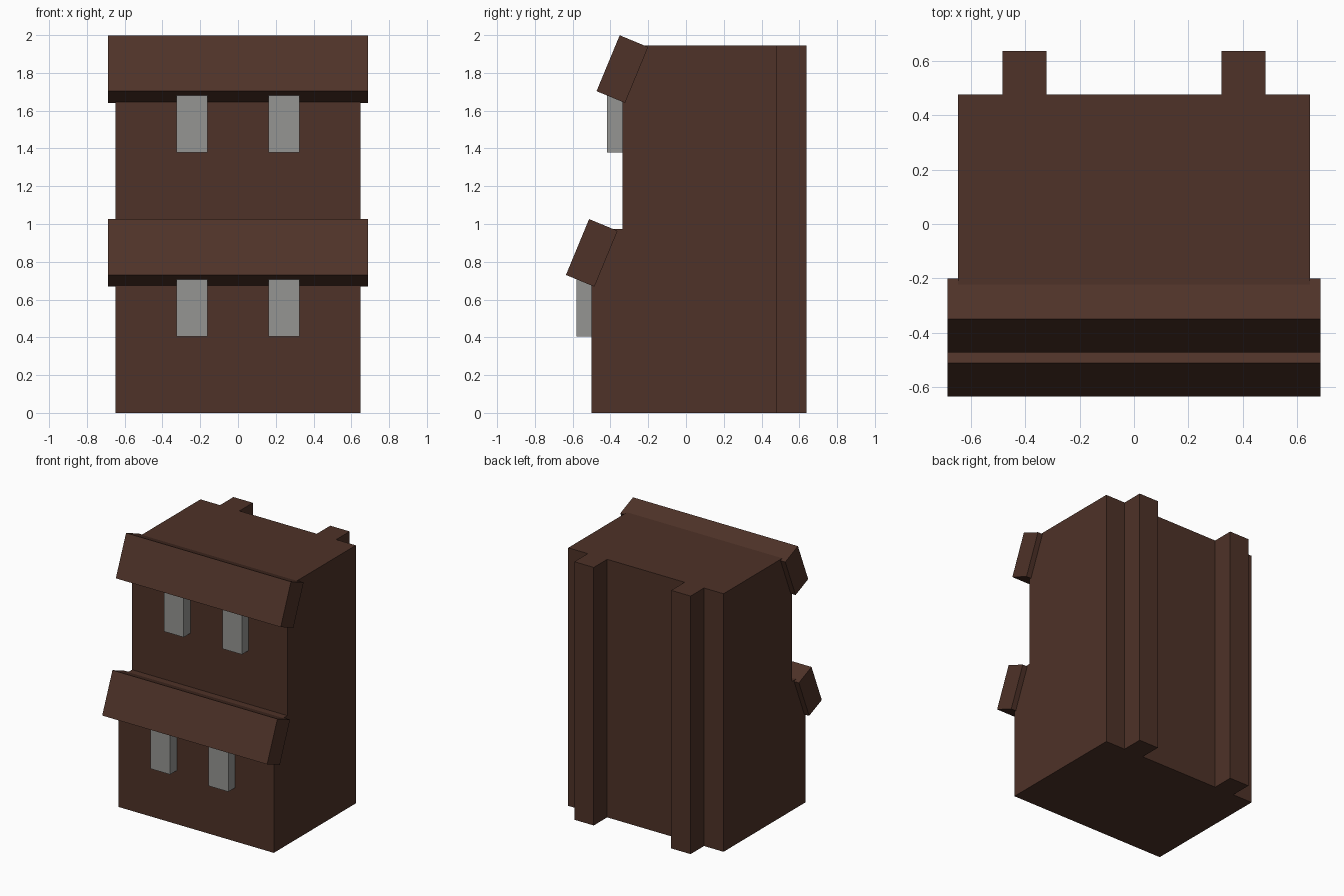
import bpy
import bmesh
from math import radians
from mathutils import Matrix

cube = bpy.data.objects.get("Cube")
if cube:
    bpy.data.objects.remove(cube, do_unlink=True)


def material(name, colour):
    mat = bpy.data.materials.new(name)
    mat.use_nodes = True
    mat.diffuse_color = (*colour, 1)
    mat.node_tree.nodes["Principled BSDF"].inputs["Base Color"].default_value = (*colour, 1)
    return mat


brown = material("dark_brown", (0.077, 0.032, 0.021))
grey = material("window_grey", (0.30, 0.30, 0.287))


def add_object(name, bm, mat):
    bmesh.ops.recalc_face_normals(bm, faces=bm.faces)
    mesh = bpy.data.meshes.new(name)
    bm.to_mesh(mesh)
    bm.free()
    mesh.materials.append(mat)
    obj = bpy.data.objects.new(name, mesh)
    bpy.context.collection.objects.link(obj)
    return obj


def box(name, centre, size, mat, tilt=0):
    bm = bmesh.new()
    bmesh.ops.create_cube(bm, size=1, matrix=Matrix.Diagonal((*size, 1)))
    obj = add_object(name, bm, mat)
    obj.location = centre
    obj.rotation_euler.x = radians(tilt)
    return obj


# Main block: stepped side profile extruded across the width
half_width, back, floor_height = 0.648, 0.478, 0.973
top = 2 * floor_height
fronts = {"lower": -0.499, "upper": -0.337}
profile = [(fronts["lower"], 0), (back, 0), (back, top), (fronts["upper"], top),
           (fronts["upper"], floor_height), (fronts["lower"], floor_height)]
bm = bmesh.new()
face = bm.faces.new([bm.verts.new((-half_width, y, z)) for y, z in profile])
side = bmesh.ops.extrude_face_region(bm, geom=[face])["geom"]
bmesh.ops.translate(bm, vec=(2 * half_width, 0, 0),
                    verts=[v for v in side if isinstance(v, bmesh.types.BMVert)])
add_object("main_block", bm, brown)

# Full-height piers on the back wall
for label, sign in (("left", 1), ("right", -1)):
    box(f"{label}_back_pier", (sign * 0.404, 0.558, top / 2), (0.162, 0.16, top), brown)

# Each storey: a tilted awning with two projecting windows below it
for storey, (level, front) in enumerate(fronts.items()):
    base = storey * floor_height
    box(f"{level}_awning", (0, front, base + 0.847), (1.376, 0.163, 0.32), brown, tilt=-22.5)
    for label, sign in (("left", 1), ("right", -1)):
        box(f"{level}_{label}_window", (sign * 0.243, front, base + 0.567),
            (0.164, 0.16, 0.324), grey)
